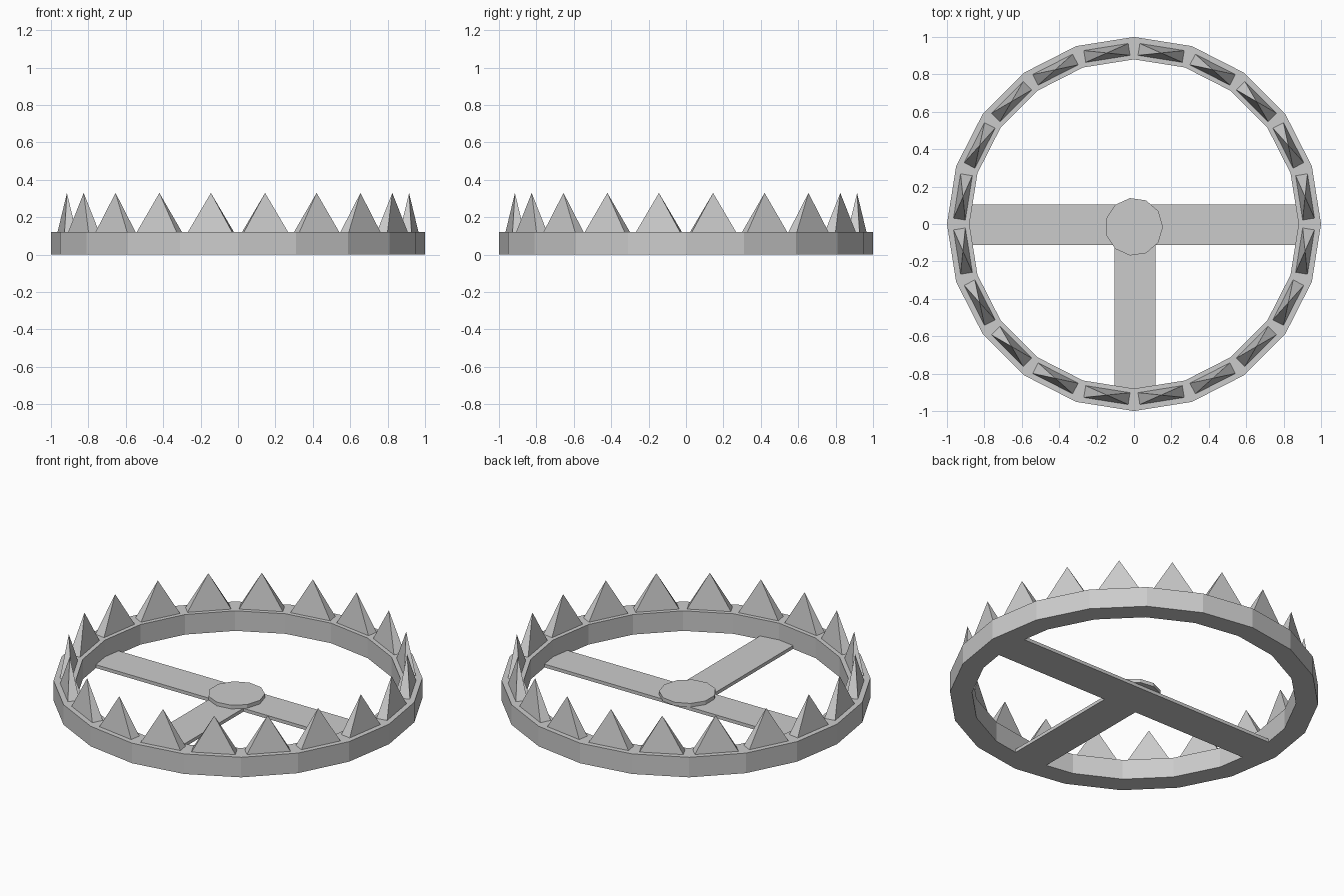
import bpy, bmesh
from math import cos, sin, pi

if "Cube" in bpy.data.objects:
    bpy.data.objects.remove(bpy.data.objects["Cube"])

SIDES = 20
RING_H = 0.12


def make(name, verts, faces):
    me = bpy.data.meshes.new(name)
    me.from_pydata(verts, [], faces)
    bm = bmesh.new()
    bm.from_mesh(me)
    bmesh.ops.recalc_face_normals(bm, faces=bm.faces)
    bm.to_mesh(me)
    bm.free()
    ob = bpy.data.objects.new(name, me)
    bpy.context.collection.objects.link(ob)
    return ob


def box(name, x0, x1, y0, y1, z0, z1):
    v = [(x, y, z) for x in (x0, x1) for y in (y0, y1) for z in (z0, z1)]
    f = [(0, 1, 3, 2), (4, 6, 7, 5), (0, 4, 5, 1), (2, 3, 7, 6), (0, 2, 6, 4), (1, 5, 7, 3)]
    return make(name, v, f)


# Faceted ring with a rectangular section
section = [(1.0, 0), (1.0, RING_H), (0.88, RING_H), (0.88, 0)]
verts, faces = [], []
for i in range(SIDES):
    a = 2 * pi * i / SIDES
    verts += [(r * cos(a), r * sin(a), z) for r, z in section]
    n = (i + 1) % SIDES
    for k in range(4):
        m = (k + 1) % 4
        faces.append((i * 4 + k, n * 4 + k, n * 4 + m, i * 4 + m))
make("jaw_ring", verts, faces)

# Pyramid teeth, one centred on every ring segment
R, HALF_W, HALF_D = 0.926, 0.12, 0.032
for i in range(SIDES):
    a = 2 * pi * (i + 0.5) / SIDES
    base = [(-HALF_D, -HALF_W), (HALF_D, -HALF_W), (HALF_D, HALF_W), (-HALF_D, HALF_W)]
    v = [((R + r) * cos(a) - t * sin(a), (R + r) * sin(a) + t * cos(a), RING_H) for r, t in base]
    v.append((R * cos(a), R * sin(a), 0.33))
    make(f"tooth_{i + 1}", v, [(3, 2, 1, 0), (0, 1, 4), (1, 2, 4), (2, 3, 4), (3, 0, 4)])

# Flat T-shaped base bars
BAR_H = 0.02
box("cross_bar", -0.89, 0.89, -0.112, 0.104, 0, BAR_H)
box("stem_bar", -0.104, 0.114, -0.89, -0.112, 0, BAR_H)

# Eleven-sided trigger plate
bpy.ops.mesh.primitive_cylinder_add(vertices=11, radius=0.155, depth=0.022,
                                    location=(0, -0.015, BAR_H + 0.011))
plate = bpy.context.object
plate.name = "trigger_plate"
# Put one corner of the plate on +x
plate.rotation_euler.z = -pi / 2
